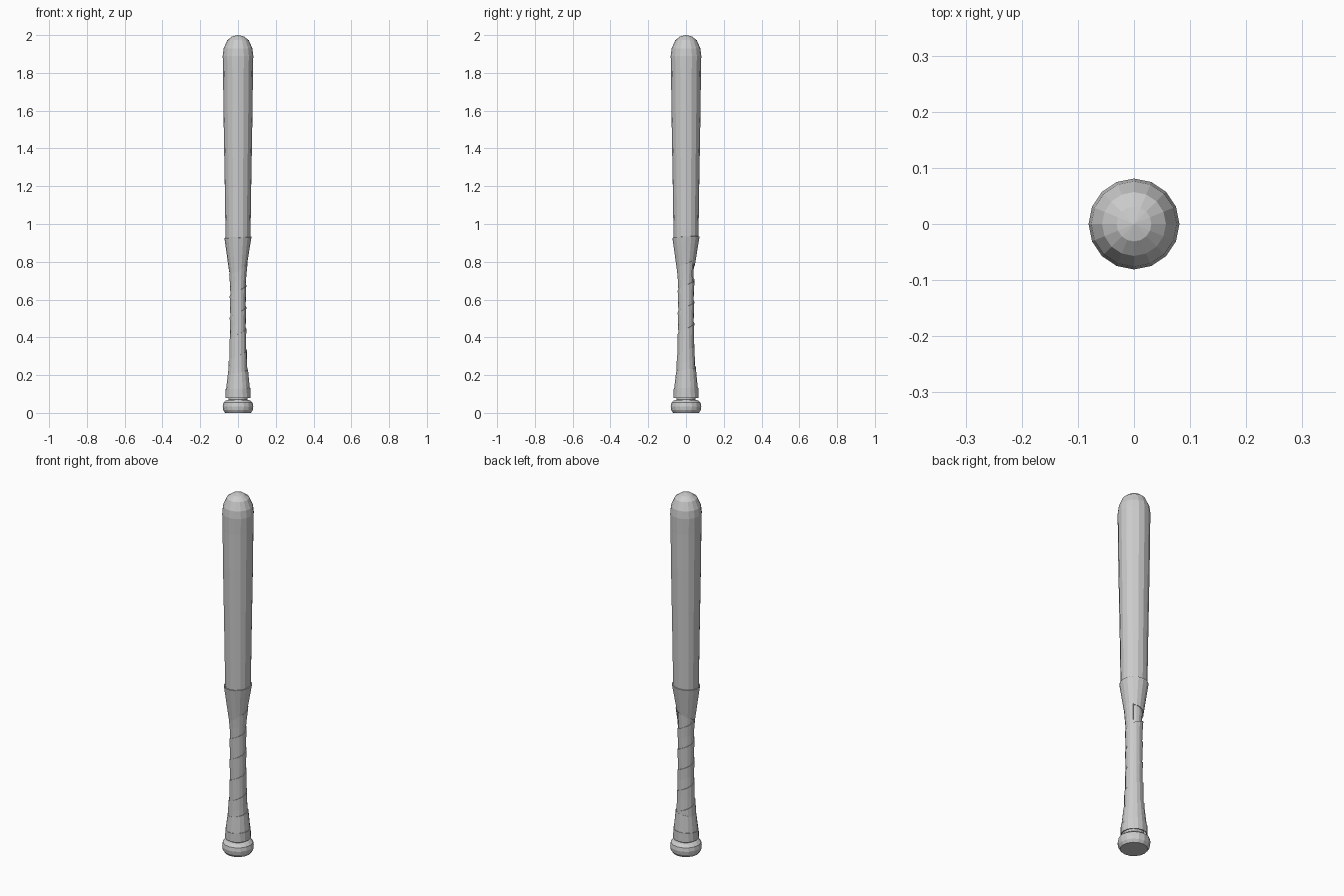
import bpy
from math import sin, cos, pi

if "Cube" in bpy.data.objects:
    bpy.data.objects.remove(bpy.data.objects["Cube"])

SIDES = 16


def make_object(name, verts, faces):
    mesh = bpy.data.meshes.new(name)
    mesh.from_pydata(verts, [], faces)
    mesh.update()
    obj = bpy.data.objects.new(name, mesh)
    bpy.context.collection.objects.link(obj)
    return obj


def polar(r, a, z):
    return (r * cos(a), r * sin(a), z)


def lathe(name, profile):
    """Revolve (radius, z) points around z and close both ends."""
    verts = [polar(r, 2 * pi * i / SIDES, z) for r, z in profile for i in range(SIDES)]
    faces = []
    for k in range(len(profile) - 1):
        for i in range(SIDES):
            j = (i + 1) % SIDES
            faces.append((k * SIDES + i, k * SIDES + j,
                          (k + 1) * SIDES + j, (k + 1) * SIDES + i))
    faces.append(tuple(reversed(range(SIDES))))
    n = len(verts)
    top = (len(profile) - 1) * SIDES
    verts.append((0, 0, profile[-1][1] + 0.007))
    faces += [(top + i, top + (i + 1) % SIDES, n) for i in range(SIDES)]
    return make_object(name, verts, faces)


# Wooden bat: knob, neck, handle, barrel and domed tip
handle = [(0.049, 0.08), (0.052, 0.14), (0.048, 0.2), (0.042, 0.28), (0.037, 0.42),
          (0.037, 0.68), (0.042, 0.78), (0.066, 0.93)]
knob = [(0.068, 0), (0.078, 0.015), (0.081, 0.035), (0.077, 0.055), (0.062, 0.067), (0.049, 0.07)]
barrel = [(0.07, 1.2), (0.077, 1.6), (0.079, 1.8), (0.081, 1.89), (0.076, 1.93),
          (0.057, 1.973), (0.031, 1.993)]
lathe("wooden_bat", knob + handle + barrel)


def handle_radius(z):
    for (r0, z0), (r1, z1) in zip(handle, handle[1:]):
        if z <= z1:
            return r0 + (r1 - r0) * max(0, (z - z0) / (z1 - z0))
    return handle[-1][0]


def wrap(name, start, turns, pitch, width, phase=0.0):
    """Spiral strip of tape whose upper edge stands slightly proud."""
    verts, faces = [], []
    count = int(turns * SIDES)
    for i in range(count + 1):
        a = 2 * pi * i / SIDES + phase
        z = start + pitch * i / SIDES
        for t, lift in ((0, 0.003), (0.5, 0.005), (1, 0.007)):
            h = z + width * t
            verts.append(polar(handle_radius(h) + lift, a, h))
    for i in range(count):
        for k in (0, 1):
            b = 3 * i + k
            faces.append((b, b + 3, b + 4, b + 1))
    obj = make_object(name, verts, faces)
    mod = obj.modifiers.new("thickness", 'SOLIDIFY')
    mod.thickness = 0.003
    mod.offset = -1
    return obj


# Spiral grip tape
wrap("grip_tape", 0.11, 5, 0.115, 0.12, pi / 4)


def sleeve(name, low, high, tilt, r_low, r_high):
    """Tape ring with a slanted edge: tilt = (lower, upper) slant heights."""
    verts, faces = [], []
    for z, r, s in ((low, r_low, tilt[0]), (high, r_high, tilt[1])):
        for i in range(SIDES):
            a = 2 * pi * i / SIDES
            verts.append(polar(r, a, z + s * cos(a - pi / 4)))
    for i in range(SIDES):
        j = (i + 1) % SIDES
        faces.append((i, j, SIDES + j, SIDES + i))
    obj = make_object(name, verts, faces)
    mod = obj.modifiers.new("thickness", 'SOLIDIFY')
    mod.thickness = 0.004
    mod.offset = -1
    return obj


# Flared top end of the wrap and the collar above the knob
sleeve("tape_top", 0.765, 0.93, (0.025, 0.005), 0.047, 0.072)
sleeve("tape_collar", 0.08, 0.13, (0.0, 0.004), 0.066, 0.065)
sleeve("tape_flare", 0.125, 0.22, (0.0, 0.012), 0.063, 0.053)
